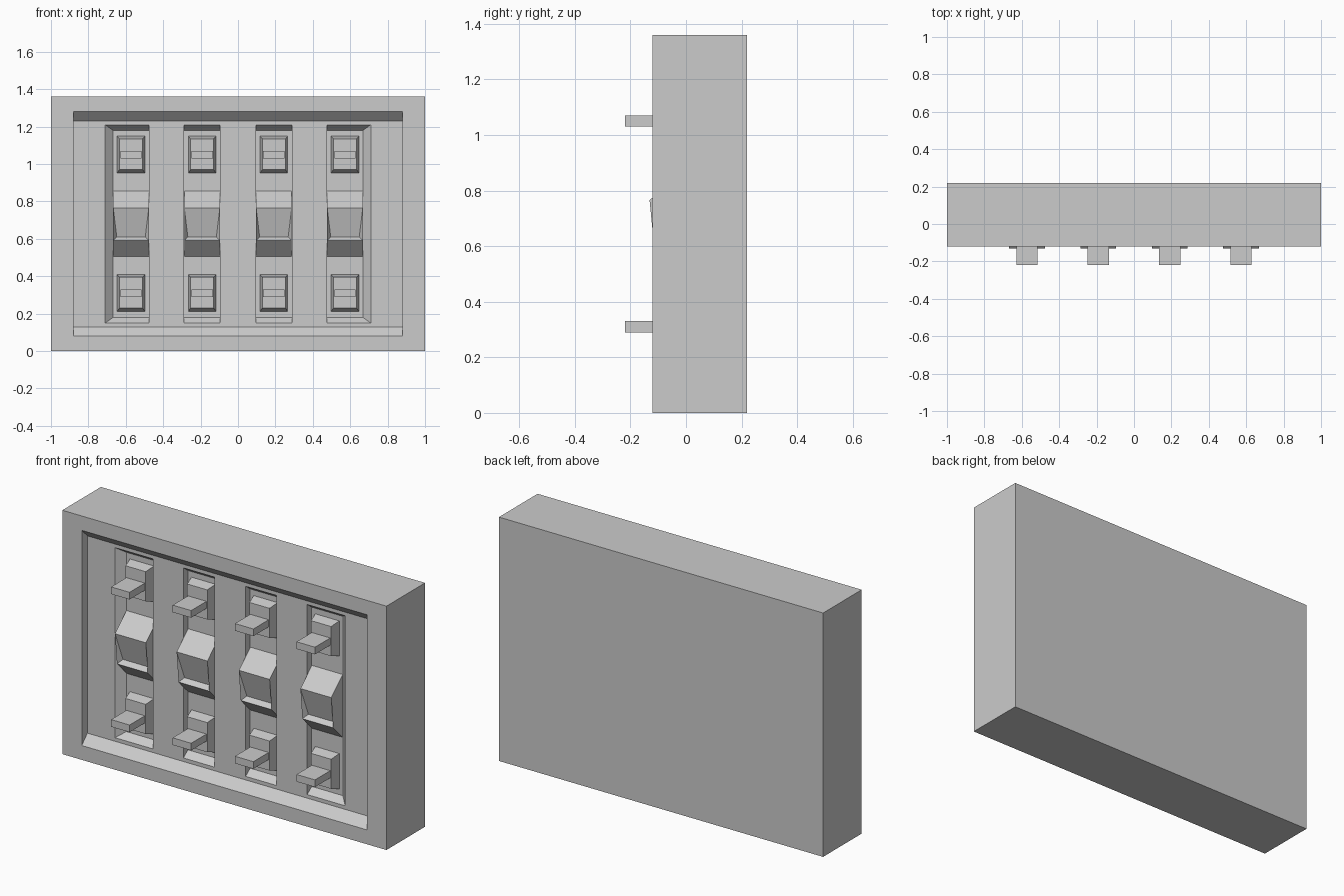
import bpy, bmesh

if "Cube" in bpy.data.objects:
    bpy.data.objects.remove(bpy.data.objects["Cube"])

CENTRES = (-0.572, -0.192, 0.192, 0.572)
HALF = 0.096          # half width of a slot
PANEL_Y = -0.07       # sunken panel
FLOOR_Y = -0.03       # slot floor


def make(name, verts, faces):
    bm = bmesh.new()
    vs = [bm.verts.new(v) for v in verts]
    for f in faces:
        bm.faces.new([vs[i] for i in f])
    bmesh.ops.recalc_face_normals(bm, faces=bm.faces)
    me = bpy.data.meshes.new(name)
    bm.to_mesh(me)
    bm.free()
    ob = bpy.data.objects.new(name, me)
    bpy.context.collection.objects.link(ob)
    return ob


def loft(name, rects):
    """Solid through rectangles (y, x0, x1, z0, z1) listed from front to back."""
    verts, faces = [], [(0, 1, 2, 3)]
    for y, x0, x1, z0, z1 in rects:
        verts += [(x0, y, z0), (x1, y, z0), (x1, y, z1), (x0, y, z1)]
    for k in range(0, len(verts) - 4, 4):
        for i in range(4):
            j = (i + 1) % 4
            faces.append((k + i, k + j, k + 4 + j, k + 4 + i))
    n = len(verts)
    faces.append((n - 4, n - 3, n - 2, n - 1))
    return make(name, verts, faces)


def cut(target, cutter):
    cutter.hide_render = True
    mod = target.modifiers.new("cut", 'BOOLEAN')
    mod.operation = 'DIFFERENCE'
    mod.solver = 'EXACT'
    mod.object = cutter
    bpy.context.view_layer.objects.active = target
    bpy.ops.object.modifier_apply(modifier=mod.name)
    bpy.data.objects.remove(cutter)


# housing with a sunken panel, sloped at top and bottom
housing = loft("housing", [(-0.12, -1, 1, 0, 1.36), (0.22, -1, 1, 0, 1.36)])
cut(housing, loft("panel_cutter", [
    (-0.2, -0.88, 0.88, 0.08, 1.28),
    (-0.12, -0.88, 0.88, 0.08, 1.28),
    (PANEL_Y, -0.88, 0.88, 0.13, 1.23)]))

# four slots; the two outermost walls are sloped
for i, c in enumerate(CENTRES):
    x0, x1 = c - HALF, c + HALF
    f0 = -0.71 if i == 0 else x0
    f1 = 0.71 if i == 3 else x1
    cut(housing, loft("slot_cutter", [
        (-0.1, f0, f1, 0.15, 1.21),
        (PANEL_Y, f0, f1, 0.15, 1.21),
        (FLOOR_Y, x0, x1, 0.18, 1.18)]))


# rocker lever with a scooped front
def lever(name, c):
    back = FLOOR_Y + 0.005
    verts = []
    for s in (-1, 1):
        x = c + s * (HALF - 0.001)
        verts += [(x, back, 0.86), (x, -0.131, 0.765), (x, -0.114, 0.59),
                  (x, back, 0.50), (c + s * 0.076, -0.088, 0.61)]
    make(name, verts, [
        (0, 1, 6, 5), (2, 3, 8, 7), (3, 0, 5, 8),     # top, underside, back
        (0, 1, 2, 3), (5, 6, 7, 8),                   # sides
        (1, 6, 9, 4), (2, 7, 9, 4), (1, 2, 4), (6, 7, 9)])  # scoop


# levers, terminal blocks and pins
for i, c in enumerate(CENTRES, 1):
    lever(f"lever_{i}", c)
    for tag, z in (("lower", 0.31), ("upper", 1.05)):
        loft(f"terminal_{tag}_{i}", [
            (-0.085, c - 0.062, c + 0.062, z - 0.08, z + 0.085),
            (FLOOR_Y + 0.005, c - 0.075, c + 0.075, z - 0.1, z + 0.1)])
        loft(f"pin_{tag}_{i}", [
            (-0.22, c - 0.057, c + 0.057, z - 0.02, z + 0.02),
            (-0.075, c - 0.057, c + 0.057, z - 0.02, z + 0.02)])
